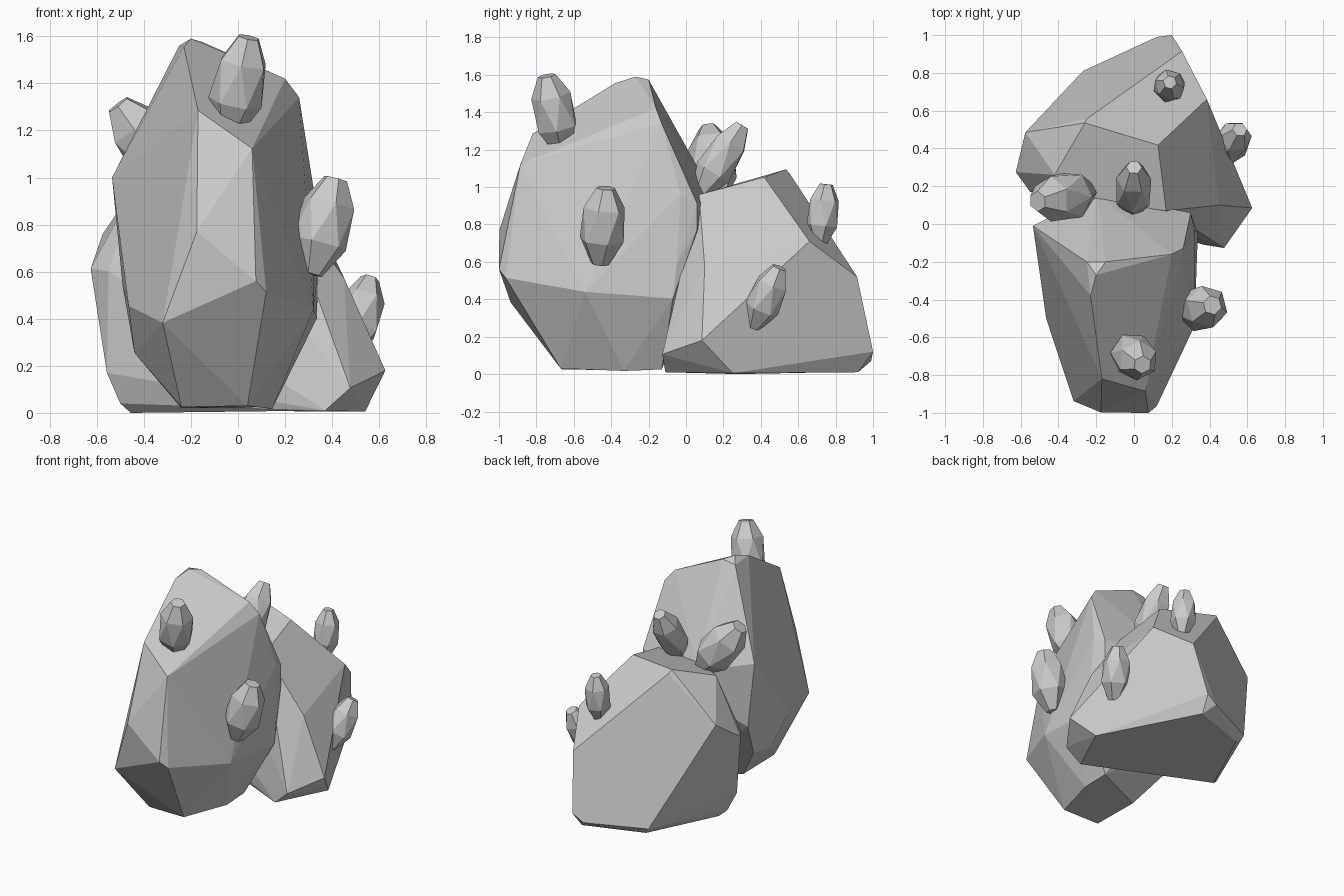
import bpy, bmesh, math
from mathutils import Vector


def hull_object(name, points, merge=7):
    """Convex faceted stone from its corner points, merging near-flat facets."""
    bm = bmesh.new()
    for p in points:
        bm.verts.new(p)
    bmesh.ops.convex_hull(bm, input=bm.verts[:])
    bmesh.ops.delete(bm, geom=[v for v in bm.verts if not v.link_faces], context='VERTS')
    bmesh.ops.dissolve_limit(bm, angle_limit=math.radians(merge), verts=bm.verts[:], edges=bm.edges[:])
    bmesh.ops.recalc_face_normals(bm, faces=bm.faces[:])
    mesh = bpy.data.meshes.new(name)
    bm.to_mesh(mesh)
    bm.free()
    obj = bpy.data.objects.new(name, mesh)
    bpy.context.collection.objects.link(obj)
    return obj


def crystal(name, base, tip, radius, twist):
    """Six-sided stubby crystal: narrow foot, wide staggered belly, small flat tip."""
    base, tip = Vector(base), Vector(tip)
    rot = (tip - base).to_track_quat('Z', 'Y')
    pts = []
    for t, r, turn in ((0.0, 0.4, 0), (0.32, 1.0, 0), (0.74, 0.93, math.pi / 6), (1.0, 0.42, math.pi / 6)):
        for i in range(6):
            a = twist + turn + i * math.tau / 6
            ring = Vector((math.cos(a), math.sin(a), 0)) * radius * r
            pts.append(base.lerp(tip, t) + rot @ ring)
    hull_object(name, pts, 3)


# Tall front boulder
hull_object("tall_boulder", [
    # crown
    (-.23, -.38, 1.555), (-.2, -.27, 1.59), (-.25, -.2, 1.56), (-.15, -.2, 1.575),
    (.2, -.16, 1.42), (.26, -.13, 1.34), (.06, -.885, 1.123), (-.17, -.82, 1.285),
    # front and left side
    (-.535, -.01, 1.0), (-.465, -.5, .455), (-.44, -.33, .255), (-.32, -.937, .383),
    (-.175, -.998, .77), (.076, -1.0, .56), (.12, -.965, .515), (-.49, 0, .54),
    # right side and back
    (.32, -.54, .44), (.336, -.07, .404), (.338, -.05, .587), (.3, .06, .91),
    (.3, .06, .775), (.32, -.03, .96), (-.2, .16, .93), (-.2, .16, .75),
    # foot
    (-.24, -.66, .025), (.04, -.67, .03), (.145, -.33, .017), (.14, -.13, .025),
    (-.24, -.3, .02), (-.43, -.15, .28),
], 4)

# Broad rear boulder
hull_object("broad_boulder", [
    # top
    (.127, .418, 1.053), (-.26, .535, 1.095), (-.25, .556, 1.07), (.17, .07, .96),
    (-.42, .26, .99), (-.2, .12, .97),
    # right and front
    (.386, .66, .71), (.254, .915, .52), (.45, .1, .575), (.626, .085, .18),
    (.477, -.127, .106), (.37, -.11, .01), (.54, .25, .005),
    # back and left
    (.2, 1.0, .12), (.12, .99, .07), (.18, .92, .01), (-.27, .81, .06), (-.23, .78, .01),
    (-.575, .485, .76), (-.626, .275, .613), (-.557, .22, .17), (-.5, .25, .04),
    (-.455, .28, .0), (-.55, .17, .6),
], 4)

# Small crystals growing out of the boulders
for name, base, tip, radius, twist in (
    ("crown_crystal", (-.04, -.66, 1.19), (.045, -.745, 1.595), .115, .2),
    ("side_crystal", (.31, -.46, .59), (.415, -.43, .995), .122, .5),
    ("low_right_crystal", (.475, .36, .25), (.56, .5, .57), .095, .1),
    ("rear_crystal", (.185, .715, .69), (.19, .75, 1.015), .085, .4),
    ("middle_crystal", (-.005, .07, .96), (0, .3, 1.33), .1, .5),
    ("left_crystal", (-.24, .17, .96), (-.51, .12, 1.31), .13, .3),
):
    crystal(name, base, tip, radius, twist)
